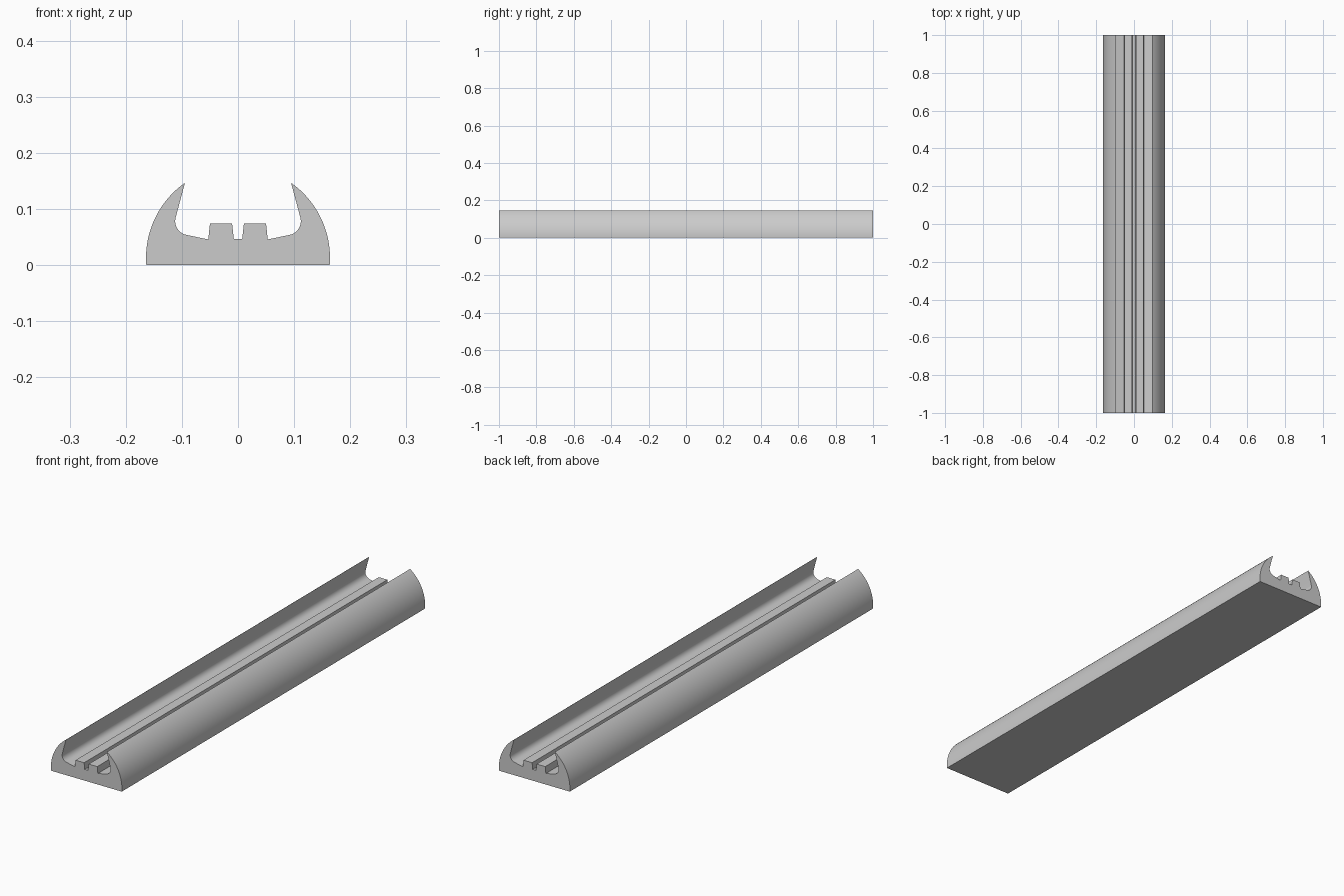
import bpy
import bmesh
from math import atan2, cos, sin, radians, tan
from mathutils import Vector

cube = bpy.data.objects.get("Cube")
if cube:
    bpy.data.objects.remove(cube, do_unlink=True)

HALF_LENGTH = 1.0


def arc(center, radius, start, end, steps):
    """Points along a circular arc, ends included."""
    angles = [start + (end - start) * i / steps for i in range(steps + 1)]
    return [Vector((center[0] + radius * cos(a), center[1] + radius * sin(a))) for a in angles]


def fillet(before, corner, after, radius, steps):
    """Round a corner with an arc tangent to both of its sides."""
    before, corner, after = Vector(before), Vector(corner), Vector(after)
    u, v = (before - corner).normalized(), (after - corner).normalized()
    half = u.angle(v) / 2
    center = corner + (u + v).normalized() * (radius / sin(half))
    reach = radius / tan(half)
    a = corner + u * reach - center
    b = corner + v * reach - center
    start = atan2(a.y, a.x)
    turn = atan2(a.x * b.y - a.y * b.x, a.dot(b))
    return arc(center, radius, start, start + turn, steps)


# Right half of the cross-section, from the base edge inwards to the centre slot
tip = Vector((0.0945, 0.147))
arc_center = Vector((0, 0.013))
radius = (tip - arc_center).length
base_angle = -0.079
tip_angle = atan2(tip.y - arc_center.y, tip.x)
half = arc(arc_center, radius, base_angle, tip_angle, 24)
half[0].y = 0
floor_end = (0.053, 0.046)
half += fillet(tip, (0.118, 0.0594), floor_end, 0.025, 12)
half += [Vector(p) for p in (floor_end, (0.050, 0.074), (0.0105, 0.074), (0.0075, 0.047))]

# Mirror it into the closed outline
outline = half + [Vector((-p.x, p.y)) for p in reversed(half)]

# Sweep the outline along the full length
bm = bmesh.new()
front, back = [[bm.verts.new((p.x, y, p.y)) for p in outline] for y in (-HALF_LENGTH, HALF_LENGTH)]
bm.faces.new(front)
bm.faces.new(list(reversed(back)))
for i in range(len(outline)):
    j = (i + 1) % len(outline)
    bm.faces.new((front[i], back[i], back[j], front[j]))
bmesh.ops.recalc_face_normals(bm, faces=bm.faces)
mesh = bpy.data.meshes.new("channel_rail")
bm.to_mesh(mesh)
bm.free()

rail = bpy.data.objects.new("channel_rail", mesh)
bpy.context.collection.objects.link(rail)

# Plain grey finish
grey = bpy.data.materials.new("plain_grey")
grey.use_nodes = True
color = (0.6, 0.6, 0.6, 1)
grey.diffuse_color = color
grey.node_tree.nodes["Principled BSDF"].inputs["Base Color"].default_value = color
mesh.materials.append(grey)

# Smooth curves, crisp edges
bpy.ops.object.select_all(action="DESELECT")
rail.select_set(True)
bpy.context.view_layer.objects.active = rail
bpy.ops.object.shade_smooth_by_angle(angle=radians(30))
